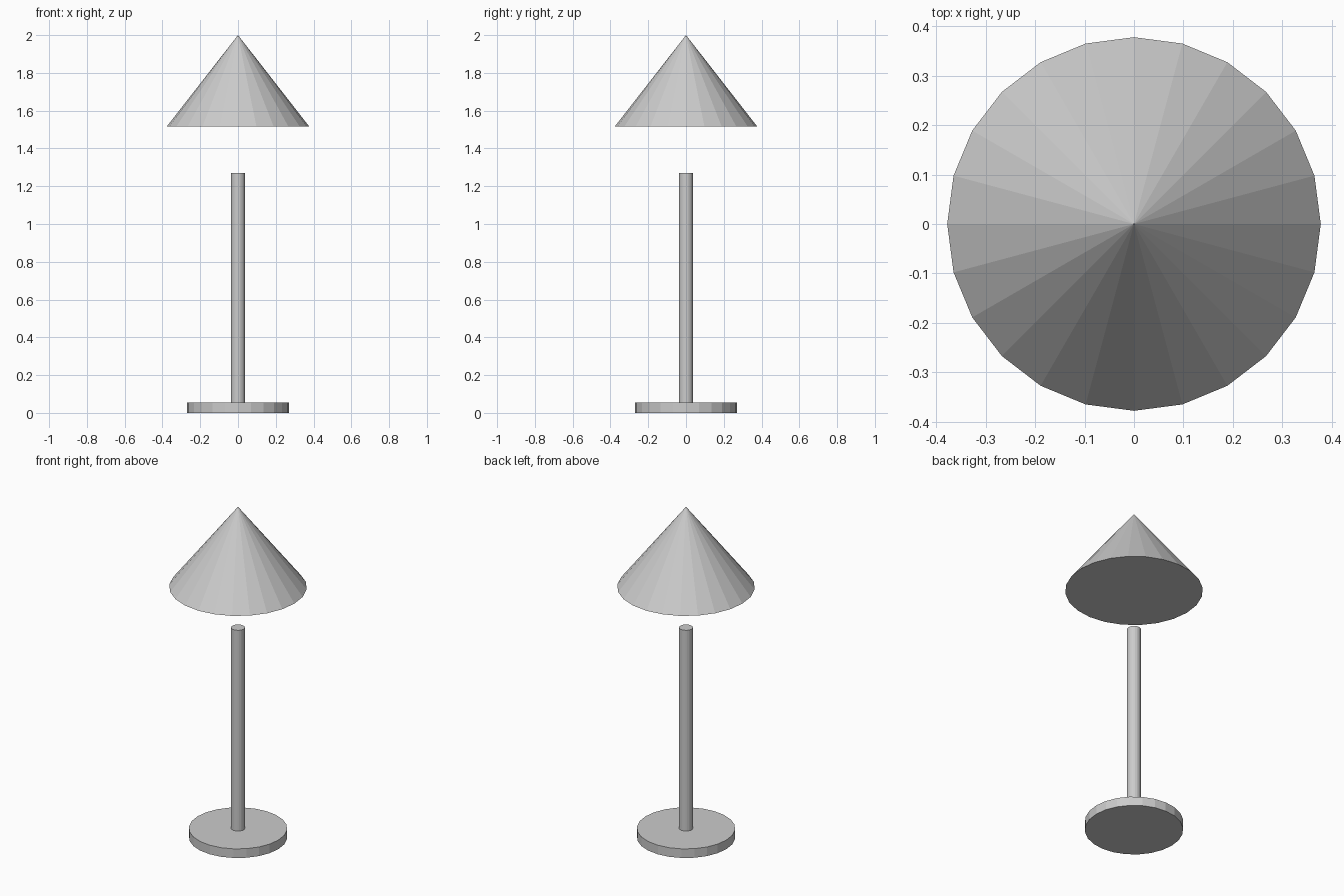
import bpy

if "Cube" in bpy.data.objects:
    bpy.data.objects.remove(bpy.data.objects["Cube"])


def round_part(name, r_bottom, r_top, z0, z1, sides=24):
    """Flat-faced cylinder or cone standing on the z axis from z0 to z1."""
    bpy.ops.mesh.primitive_cone_add(vertices=sides, radius1=r_bottom, radius2=r_top,
                                    depth=z1 - z0, location=(0, 0, (z0 + z1) / 2))
    obj = bpy.context.object
    obj.name = name
    obj.data.name = name
    return obj


# Round foot plate
round_part("base", 0.27, 0.27, 0.0, 0.055)

# Upright pole, rooted slightly inside the base
round_part("pole", 0.038, 0.038, 0.03, 1.27)

# Conical shade, closed underneath and floating above the pole
round_part("shade", 0.378, 0.0, 1.515, 2.0)
